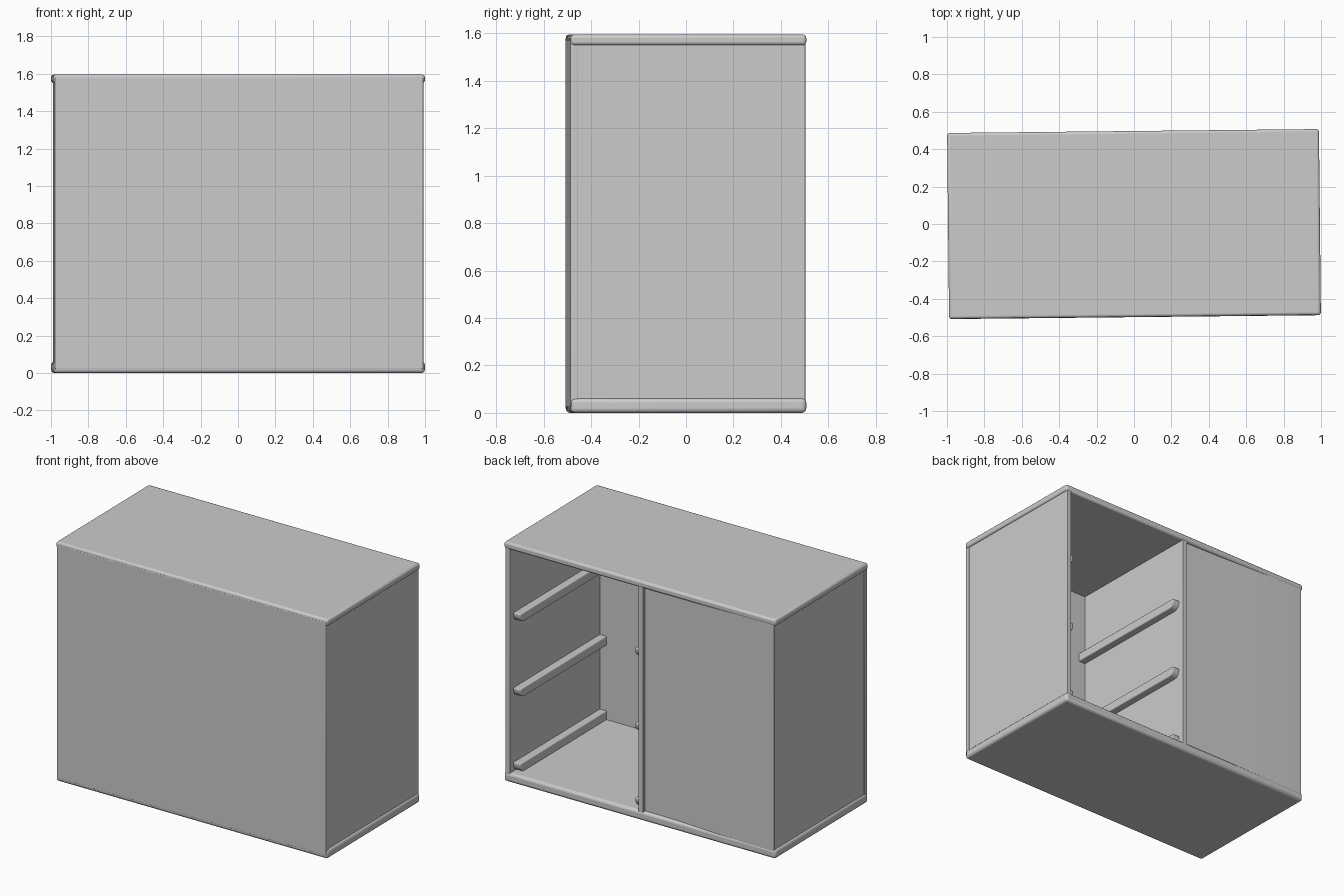
import bpy, bmesh, math

if "Cube" in bpy.data.objects:
    bpy.data.objects.remove(bpy.data.objects["Cube"])

HX, HY, TOP = 0.994, 0.497, 1.595   # half width, half depth, height
TURN = math.radians(0.6)            # the cabinet stands very slightly turned


def finish(name, bm, bevel=0.0, segments=3):
    bmesh.ops.recalc_face_normals(bm, faces=bm.faces)
    mesh = bpy.data.meshes.new(name)
    bm.to_mesh(mesh)
    bm.free()
    obj = bpy.data.objects.new(name, mesh)
    bpy.context.collection.objects.link(obj)
    obj.rotation_euler.z = TURN
    if bevel:
        mod = obj.modifiers.new("Bevel", 'BEVEL')
        mod.width = bevel
        mod.segments = segments
        mod.limit_method = 'ANGLE'
    bpy.ops.object.select_all(action='DESELECT')
    obj.select_set(True)
    bpy.context.view_layer.objects.active = obj
    bpy.ops.object.shade_smooth_by_angle(angle=math.radians(35))
    return obj


def prism(name, points, offset, bevel=0.0):
    """Extrude a closed 3D outline along offset."""
    bm = bmesh.new()
    face = bm.faces.new([bm.verts.new(p) for p in points])
    new = bmesh.ops.extrude_face_region(bm, geom=[face])["geom"]
    verts = [g for g in new if isinstance(g, bmesh.types.BMVert)]
    bmesh.ops.translate(bm, vec=offset, verts=verts)
    return finish(name, bm, bevel)


def box(name, x, y, z, bevel=0.0):
    outline = [(x[0], y[0], z[0]), (x[1], y[0], z[0]),
               (x[1], y[1], z[0]), (x[0], y[1], z[0])]
    return prism(name, outline, (0, 0, z[1] - z[0]), bevel)


# Top and bottom slabs, standing slightly proud of the sides
box("top_slab", (-HX, HX), (-HY, HY), (1.55, TOP), 0.014)
box("bottom_slab", (-HX, HX), (-HY, HY), (0, 0.062), 0.018)

# Closed front panel, flush with the slabs
box("front_panel", (-0.986, 0.986), (-HY - 0.001, -HY + 0.03), (0.022, 1.577), 0.004)

# Side walls and centre divider
for name, x0, x1 in (("left_side", -0.983, -0.95),
                     ("right_side", 0.95, 0.983),
                     ("divider", -0.025, 0.012)):
    box(name, (x0, x1), (-HY + 0.01, HY - 0.004), (0.03, 1.57), 0.003)

# Closed back panel on the left half, sinking in gently towards the divider
prism("back_panel",
      [(-0.975, 0.44, 0.03), (-0.02, 0.44, 0.03), (-0.02, 0.475, 0.03),
       (-0.25, 0.480, 0.03), (-0.5, 0.490, 0.03), (-0.75, HY - 0.002, 0.03),
       (-0.975, HY - 0.002, 0.03)], (0, 0, 1.54))

# Drawer rails on both walls of the open bay, with a rounded near end
for i, z in enumerate((0.09, 0.587, 1.087)):
    h, r = 0.03, 0.045
    arc = [(0.455 - r + r * math.cos(a), z - h + r - r * math.sin(a))
           for a in (k * math.pi / 8 for k in range(5))]
    side = [(-0.475, z - h), (-0.475, z + h), (0.455, z + h)] + arc
    for name, x in (("inner_rail", 0.005), ("outer_rail", 0.9)):
        prism(f"{name}_{i + 1}", [(x, y, zz) for y, zz in side],
              (0.057, 0, 0), 0.006)
